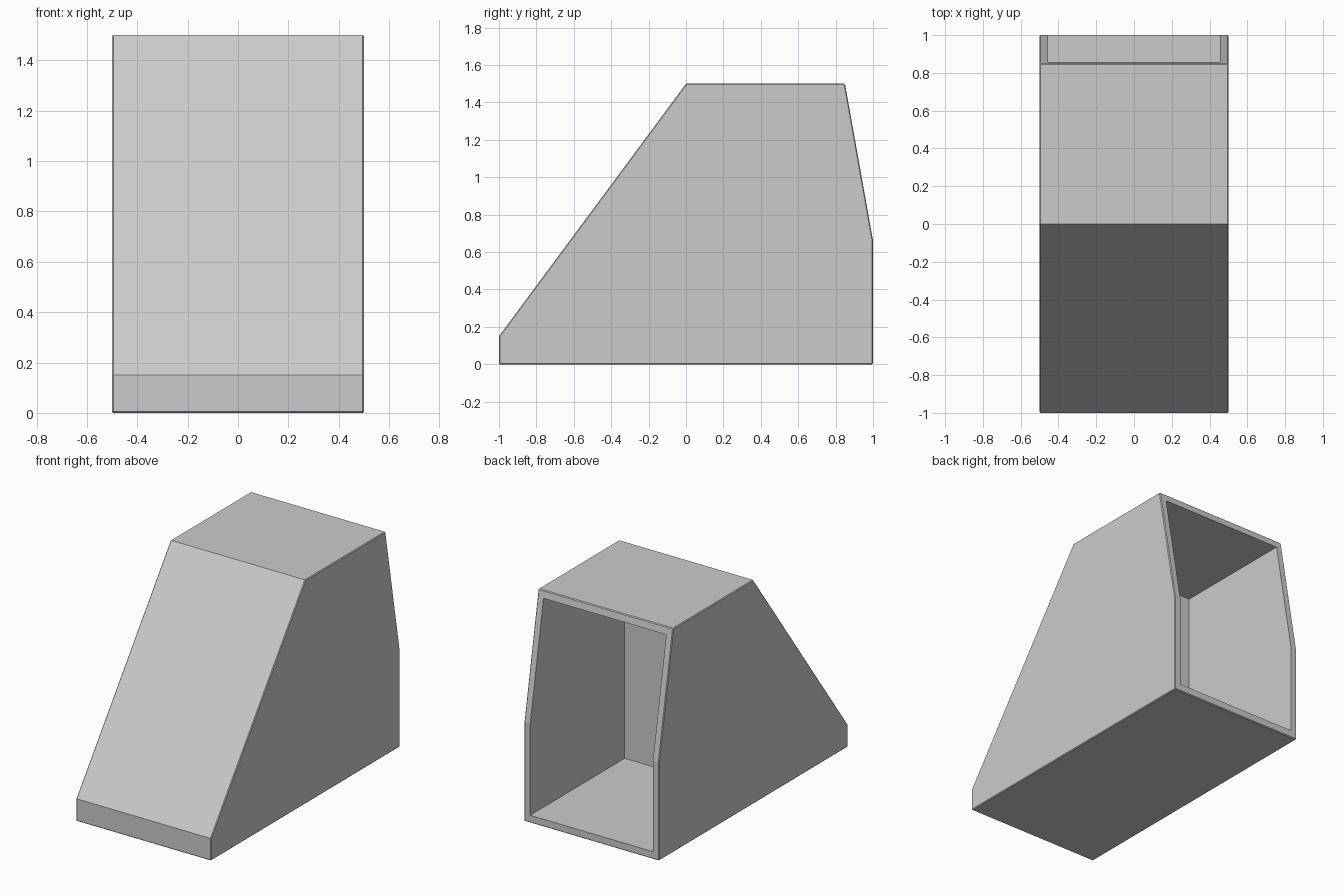
import bpy
import bmesh

default_cube = bpy.data.objects.get("Cube")
if default_cube:
    bpy.data.objects.remove(default_cube, do_unlink=True)

grey = bpy.data.materials.new("light_grey")
grey.use_nodes = True
colour = (0.6, 0.6, 0.6, 1)
grey.diffuse_color = colour
grey.node_tree.nodes["Principled BSDF"].inputs["Base Color"].default_value = colour


def extruded_profile(name, profile, half_width):
    """Extrude a (y, z) side profile symmetrically along x."""
    bm = bmesh.new()
    face = bm.faces.new([bm.verts.new((-half_width, y, z)) for y, z in profile])
    sweep = bmesh.ops.extrude_face_region(bm, geom=[face])
    moved = [v for v in sweep["geom"] if isinstance(v, bmesh.types.BMVert)]
    bmesh.ops.translate(bm, verts=moved, vec=(2 * half_width, 0, 0))
    bmesh.ops.recalc_face_normals(bm, faces=bm.faces)
    mesh = bpy.data.meshes.new(name)
    bm.to_mesh(mesh)
    bm.free()
    mesh.materials.append(grey)
    obj = bpy.data.objects.new(name, mesh)
    bpy.context.collection.objects.link(obj)
    return obj


# Sloped housing, with a fine bevel on its square edges only
housing = extruded_profile(
    "housing",
    [(-1, 0), (1, 0), (1, 0.66), (0.85, 1.5), (0, 1.5), (-1, 0.15)],
    0.5,
)
bevel = housing.modifiers.new("edge_bevel", "BEVEL")
bevel.width = 0.005
bevel.segments = 1
bevel.limit_method = "ANGLE"
bevel.angle_limit = 1.05

# Rear compartment, open at the back
cutter = extruded_profile(
    "compartment_cutter", [(0, 0.05), (1.2, 0.05), (1.2, 1.45), (0, 1.45)], 0.455
)
cutter.hide_render = True
cutter.hide_set(True)
hollow = housing.modifiers.new("rear_compartment", "BOOLEAN")
hollow.operation = "DIFFERENCE"
hollow.solver = "EXACT"
hollow.object = cutter

# Bake the modifiers, then discard the cutter
bpy.context.view_layer.update()
evaluated = housing.evaluated_get(bpy.context.evaluated_depsgraph_get())
baked = bpy.data.meshes.new_from_object(evaluated)
housing.modifiers.clear()
housing.data = baked
bpy.data.objects.remove(cutter, do_unlink=True)
